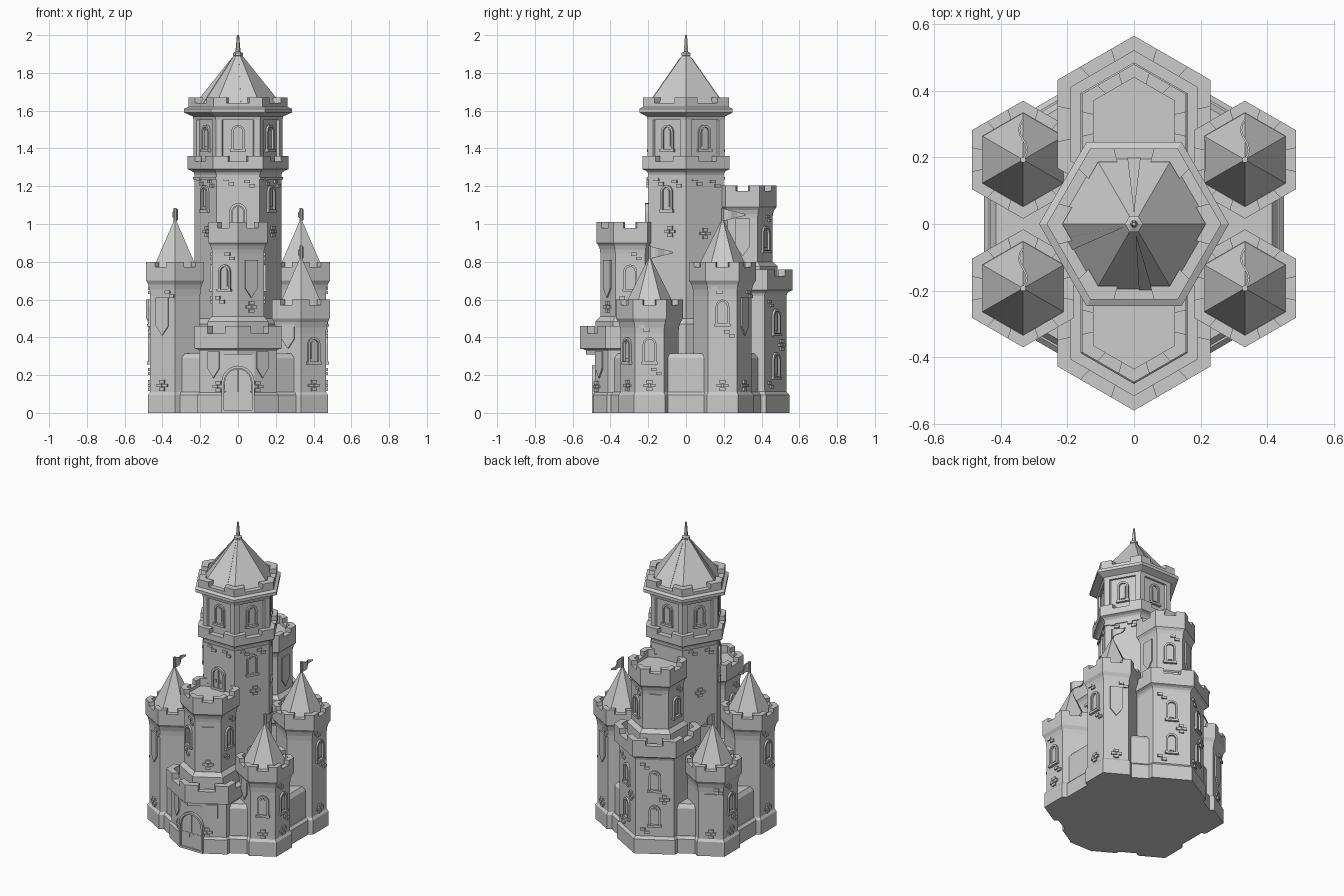
import bpy, bmesh
from math import sin, cos, pi, radians, sqrt
from mathutils import Matrix, Vector

if "Cube" in bpy.data.objects:
    bpy.data.objects.remove(bpy.data.objects["Cube"])

AP = sqrt(3) / 2  # hexagon apothem / radius


def make(name, verts, faces, clip=None):
    bm = bmesh.new()
    vs = [bm.verts.new(v) for v in verts]
    for f in faces:
        bm.faces.new([vs[i] for i in f])
    if clip is not None:
        geom = bm.verts[:] + bm.edges[:] + bm.faces[:]
        bmesh.ops.bisect_plane(bm, geom=geom, dist=1e-5, plane_co=(0, clip, 0), plane_no=(0, -1, 0), clear_outer=True)
        bmesh.ops.holes_fill(bm, edges=[e for e in bm.edges if e.is_boundary], sides=0)
    bmesh.ops.recalc_face_normals(bm, faces=bm.faces[:])
    me = bpy.data.meshes.new(name)
    bm.to_mesh(me)
    bm.free()
    ob = bpy.data.objects.new(name, me)
    bpy.context.collection.objects.link(ob)
    return ob


def hexa(c, r, z, rot, n=6):
    return [(c[0] + r * cos(radians(rot) + 2 * pi * k / n), c[1] + r * sin(radians(rot) + 2 * pi * k / n), z) for k in range(n)]


def lathe(name, c, prof, rot=30, clip=None, n=6):
    verts, faces = [], [tuple(range(n))]
    for r, z in prof:
        verts += hexa(c, r, z, rot, n)
    for i in range(len(prof) - 1):
        for k in range(n):
            a, b = i * n + k, i * n + (k + 1) % n
            faces.append((a, b, b + n, a + n))
    faces.append(tuple(range(len(verts) - n, len(verts))))
    return make(name, verts, faces, clip)


def corners(name, c, ro, ri, z0, z1, rot=30, frac=0.3):
    """Angled blocks wrapping the six corners of a hexagon."""
    verts, faces = [], []
    ho, hi = [[Vector(p) for p in hexa(c, r, z0, rot)] for r in (ro, ri)]
    for k in range(6):
        b = len(verts)
        ring = [ho[k].lerp(ho[k - 1], frac), ho[k], ho[k].lerp(ho[(k + 1) % 6], frac),
                hi[k].lerp(hi[(k + 1) % 6], frac), hi[k], hi[k].lerp(hi[k - 1], frac)]
        verts += ring + [p + Vector((0, 0, z1 - z0)) for p in ring]
        for s in (b, b + 6):
            faces += [(s, s + 1, s + 4, s + 5), (s + 1, s + 2, s + 3, s + 4)]
        faces += [(b + i, b + (i + 1) % 6, b + 6 + (i + 1) % 6, b + 6 + i) for i in range(6)]
    return make(name, verts, faces)


def parapet_tower(name, c, r, rp, z0, zp, top, gap=0.03, flare=0.06, rot=30, t=0.04):
    d, g = rp - r, top - gap
    prof = [(r, z0), (r, zp - flare), (r + .12 * d, zp - .6 * flare), (r + .45 * d, zp - .25 * flare),
            (rp, zp), (rp, g), (rp - t, g), (rp - t, g - .02)]
    lathe(name, c, prof, rot)
    corners(name + "_merlons", c, rp, rp - t, g, top, rot)


def on_face(c, r, ang, z, u=0.0):
    """Frame on a wall: x along the wall, y up, z outward."""
    a = radians(ang)
    n, t = Vector((cos(a), sin(a), 0)), Vector((-sin(a), cos(a), 0))
    p = Vector((c[0], c[1], z)) + n * r * AP + t * u
    m = Matrix((t, (0, 0, 1), n)).transposed().to_4x4()
    m.translation = p
    return m


def prisms(name, polys, m, d):
    verts, faces = [], []
    for pts in polys:
        b, n = len(verts), len(pts)
        verts += [m @ Vector((x, y, z)) for z in (-.01, d) for x, y in pts]
        faces += [tuple(range(b, b + n)), tuple(range(b + n, b + 2 * n))]
        faces += [(b + i, b + (i + 1) % n, b + n + (i + 1) % n, b + n + i) for i in range(n)]
    return make(name, verts, faces)


def rect(x, y, w, h):
    return [(x - w / 2, y - h / 2), (x + w / 2, y - h / 2), (x + w / 2, y + h / 2), (x - w / 2, y + h / 2)]


def arch(a, h, y0=0):
    return [(-a, y0), (a, y0)] + [(a * cos(pi * i / 10), h - a + a * sin(pi * i / 10)) for i in range(11)]


def frame(name, m, a, h, t, d):
    o, i = arch(a, h), arch(a - t, h - t, t)
    n = len(o)
    verts = [m @ Vector((x, y, z)) for pts in (o, i) for z in (-.01, d) for x, y in pts]
    faces = []
    for k in range(n):
        j = (k + 1) % n
        faces += [(k, j, n + j, n + k), (n + k, n + j, 3 * n + j, 3 * n + k), (2 * n + k, 2 * n + j, 3 * n + j, 3 * n + k)]
    make(name, verts, faces)


def window(c, r, ang, z):
    m = on_face(c, r, ang, z - .07)
    frame("window_frame", m, .036, .14, .012, .012)
    prisms("window_sill", [rect(0, .004, .084, .014)], m, .016)
    prisms("window_pane", [arch(.014, .118, .024)], m, .005)


def banner(c, r, ang, z, w=.075, h=.2, u=0):
    prisms("banner", [[(-w / 2, h / 2), (-w / 2, -h / 2 + .05), (0, -h / 2), (w / 2, -h / 2 + .05), (w / 2, h / 2)]],
           on_face(c, r, ang, z, u), .008)


def bricks(c, r, ang, z, u=0, cross=False):
    pts = [(0, .02), (-.017, 0), (.017, 0), (0, -.02)] if cross else [(-.012, .01), (.014, -.012)]
    prisms("stone_bricks", [rect(x, y, .03, .017) for x, y in pts], on_face(c, r, ang, z, u), .01)


def door(m, a, h):
    frame("door_frame", m, a, h, .014, .018)
    w = a - .017
    leaf = [(.003, .005), (w, .005)] + [(w * cos(t * pi / 12), h - a + w * sin(t * pi / 12)) for t in range(6)] + [(.003, h - .018)]
    prisms("door_leaves", [leaf, [(-x, y) for x, y in leaf]], m, .008)
    prisms("door_handles", [rect(s * .016, h * .38, .008, .02) for s in (-1, 1)], m, .014)


O, F, B = (0, 0), (0, -.295), (0, .30)

# ground plinths and low curtain wall
lathe("curtain_plinth", O, [(.52, 0), (.52, .095), (.503, .11)], clip=-.49)
lathe("curtain_wall", O, [(.497, .1), (.497, .29), (.478, .315)], clip=-.48)
lathe("keep_skirt", O, [(.26, .3), (.26, .47), (.23, .5)], 0)
for nm, c in (("front_plinth", F), ("back_plinth", B)):
    lathe(nm, c, [(.247, 0), (.247, .095), (.232, .112)], clip=-.49)

# central keep
parapet_tower("keep_body", O, .23, .267, .1, 1.29, 1.36, .03, .03, 0)
lathe("keep_band", O, [(.237, 1.235), (.237, 1.25)], 0)
lathe("lantern_storey", O, [(.22, 1.3), (.22, 1.57)], 0)
corners("lantern_posts", O, .235, .2, 1.31, 1.56, 0, .14)
lathe("eave", O, [(.235, 1.55), (.24, 1.57), (.285, 1.59), (.285, 1.61), (.262, 1.62), (.262, 1.64), (.22, 1.64)], 0)
corners("eave_merlons", O, .262, .215, 1.62, 1.67, 0, .27)
lathe("keep_roof", O, [(.228, 1.63), (.225, 1.64), (.016, 1.9)], 0)
lathe("finial", O, [(.018, 1.885), (.027, 1.893), (.027, 1.905), (.012, 1.912), (.012, 1.93), (.006, 2.0)], 0)

# thin raised ribs on the main roof
for ang in (90, 197, 280):
    mid = radians(min((90, 210, 270), key=lambda k: abs(k - ang)))
    tri = []
    for r, da in ((.03, 0), (.21, .1), (.21, -.1)):
        a = radians(ang) + da
        p = r * cos(a - mid)
        tri.append((r * cos(a), r * sin(a), 1.905 - 1.436 * (p - .0139)))
    make("roof_rib", tri + [(x, y, z - .03) for x, y, z in tri],
         [(0, 1, 2), (3, 4, 5), (0, 1, 4, 3), (1, 2, 5, 4), (2, 0, 3, 5)])

# gatehouse with balcony, and rear tower
lathe("gatehouse", F, [(.235, .1), (.235, .34)], clip=-.48)
parapet_tower("balcony", F, .235, .265, .31, .34, .46, .04, .012, t=.045)
parapet_tower("front_tower", F, .158, .18, .35, .9, 1.01)
lathe("front_tower_foot", F, [(.185, .4), (.185, .485), (.16, .51)])
parapet_tower("rear_base", B, .232, .265, .1, .65, .76, .035, .03, t=.045)
parapet_tower("rear_tower", B, .158, .18, .6, 1.09, 1.205)
lathe("rear_tower_foot", B, [(.185, .68), (.185, .775), (.16, .8)])

# four corner turrets with roofs and flags
for sx in (-1, 1):
    for sy in (-1, 1):
        c, top = (.333 * sx, .193 * sy), .8 if sx == sy else .6
        lathe("turret_plinth", c, [(.165, 0), (.165, .095), (.153, .11)])
        parapet_tower("turret", c, .153, .177, .1, top - .1, top, .028, .08, t=.036)
        lathe("turret_roof", c, [(.141, top - .05), (.006, top + .22)])
        lathe("flag_pole", c, [(.009, top + .19), (.009, top + .285)], n=8)
        n, v, f = 8, [], []
        for i in range(n + 1):
            s = i / n
            x = c[0] + .012 * sin(s * 2 * pi)
            v += [(x, c[1] + .12 * s, top + .283 - .03 * s), (x, c[1] + .12 * s, top + .215 + .03 * s)]
        for i in range(n):
            f.append((2 * i, 2 * i + 1, 2 * i + 3, 2 * i + 2))
        ob = make("flag", v, f)
        md = ob.modifiers.new("thickness", "SOLIDIFY")
        md.thickness, md.offset = .006, 0
        out = 0 if sx > 0 else 180
        diag = 60 * sy if sx > 0 else 180 - 60 * sy
        window(c, .153, out, top - .27)
        if sx == 1 and sy == -1:
            window(c, .153, -60, .33)
            banner(c, .153, -120, .43, h=.18)
        else:
            banner(c, .153, diag, top - .29)
            bricks(c, .153, diag, top - .17, .045)
        for ang in (diag, out):
            bricks(c, .153, ang, .145, cross=True)
        bricks(c, .153, out, top - .38, .035)
        bricks(c, .153, out, top - .15, -.03)

# openings and stonework on the keep
for k in range(6):
    window(O, .22, 30 + 60 * k, 1.455)
for ang in (-30, -150):
    window(O, .23, ang, 1.135)
    bricks(O, .23, ang, .96, .02, True)
for ang in (-90, -30, -150, 30, 150):
    bricks(O, .23, ang, 1.225, -.05)
    bricks(O, .23, ang, 1.215, .06)
for ang in (30, 150):
    bricks(O, .23, ang, .95, 0, True)
door(on_face(O, .23, -90, .96), .048, .15)

# openings and stonework on the gatehouse, front and rear towers
door(on_face((0, -.48), 0, -90, 0), .088, .25)
for ang, s in ((-60, 1), (-120, -1)):
    banner(F, .235, ang, .255, .07, .14, .03 * s)
    bricks(F, .235, ang, .14, .0, True)
for ang in (-120, 0, 180):
    window(F, .158, ang, .715)
    bricks(F, .158, ang, .83, .03)
    bricks(F, .158, ang, .6, -.03)
banner(F, .158, -60, .71)
bricks(F, .158, -60, .56, 0, True)
for ang in (60, 120):
    for z in (.25, .48):
        window(B, .232, ang, z)
    bricks(B, .232, ang, .36, .06, True)
    bricks(B, .232, ang, .58, -.06)
    bricks(B, .232, ang, .15, -.06)
for ang in (60, 180):
    window(B, .158, ang, .92)
    bricks(B, .158, ang, 1.03, .03)
for ang in (0, 120):
    banner(B, .158, ang, .93)
